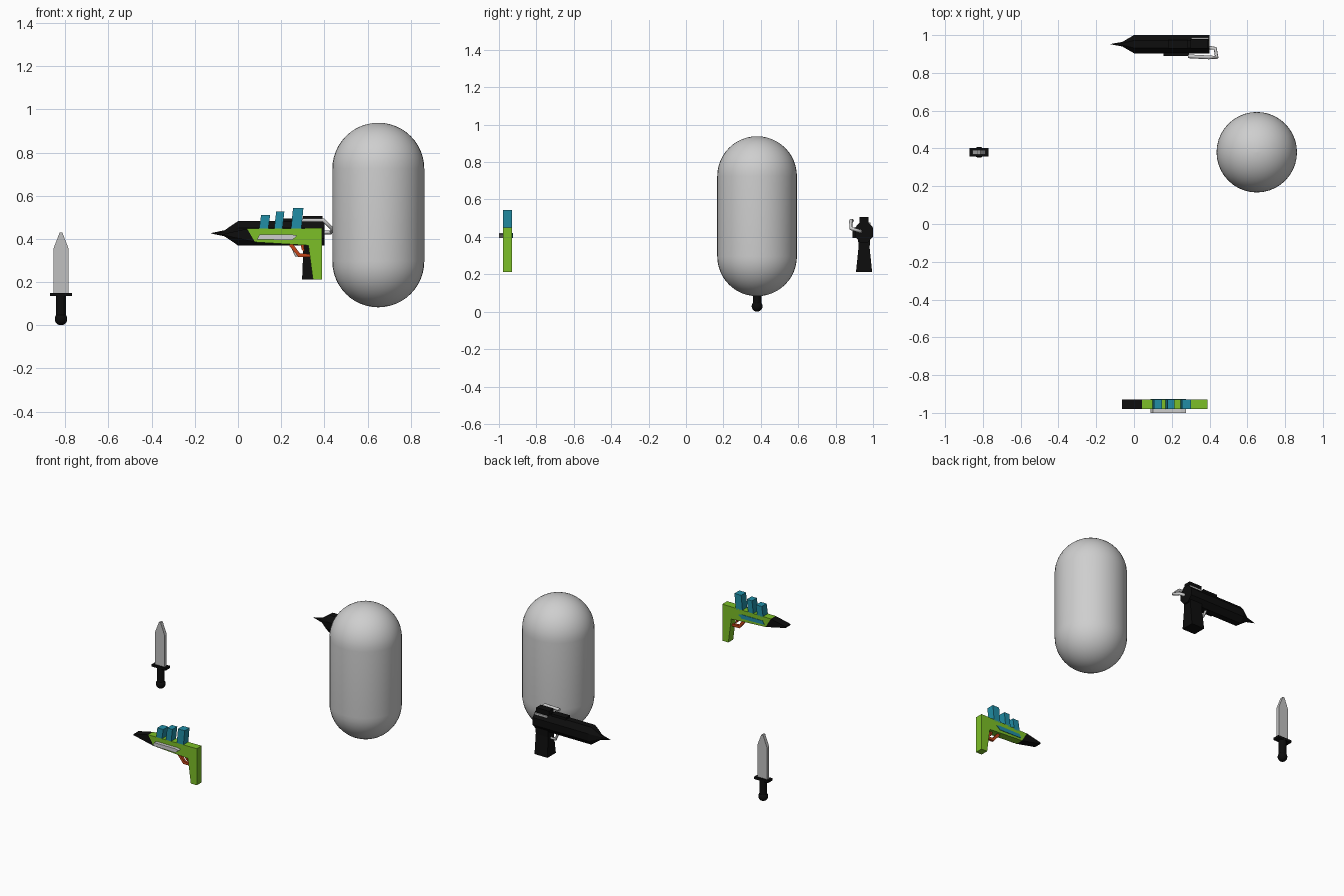
import bpy, bmesh, math
from mathutils import Vector

if "Cube" in bpy.data.objects:
    bpy.data.objects.remove(bpy.data.objects["Cube"])


def mat(name, r, g, b):
    m = bpy.data.materials.new(name)
    m.diffuse_color = (r, g, b, 1)
    m.use_nodes = True
    m.node_tree.nodes["Principled BSDF"].inputs["Base Color"].default_value = m.diffuse_color
    return m


GREY = mat("pale grey", 0.62, 0.62, 0.62)
STEEL = mat("steel", 0.53, 0.53, 0.53)
BLACK = mat("black", 0.004, 0.004, 0.004)
GREEN = mat("lime green", 0.2, 0.52, 0.02)
BLUE = mat("teal blue", 0.015, 0.27, 0.38)
RED = mat("orange red", 0.55, 0.06, 0.01)


def finish(name, bm, m, smooth=False):
    bmesh.ops.recalc_face_normals(bm, faces=bm.faces[:])
    me = bpy.data.meshes.new(name)
    for f in bm.faces:
        f.smooth = smooth
    bm.to_mesh(me)
    bm.free()
    me.materials.append(m)
    ob = bpy.data.objects.new(name, me)
    bpy.context.collection.objects.link(ob)
    return ob


def plate(name, pts, y0, y1, m):
    """Extrude an x-z outline from y0 to y1."""
    bm = bmesh.new()
    f = bm.faces.new([bm.verts.new((x, y0, z)) for x, z in pts])
    r = bmesh.ops.extrude_face_region(bm, geom=[f])
    bmesh.ops.translate(bm, vec=(0, y1 - y0, 0),
                        verts=[v for v in r["geom"] if isinstance(v, bmesh.types.BMVert)])
    return finish(name, bm, m)


def box(name, x0, x1, y0, y1, z0, z1, m):
    return plate(name, [(x0, z0), (x1, z0), (x1, z1), (x0, z1)], y0, y1, m)


def loft(name, rings, m, smooth=False):
    """Skin a list of equal-length point rings and cap both ends."""
    bm = bmesh.new()
    vs = [[bm.verts.new(p) for p in r] for r in rings]
    n = len(vs[0])
    for a, b in zip(vs, vs[1:]):
        for i in range(n):
            j = (i + 1) % n
            bm.faces.new((a[i], a[j], b[j], b[i]))
    bm.faces.new(vs[0])
    bm.faces.new(vs[-1])
    return finish(name, bm, m, smooth)


def lathe(name, cx, cy, profile, n, m, smooth=True):
    rings = [[(cx + r * math.cos(2 * math.pi * i / n), cy + r * math.sin(2 * math.pi * i / n), z)
              for i in range(n)] for r, z in profile]
    return loft(name, rings, m, smooth)


def wire(name, pts, r, m):
    c = bpy.data.curves.new(name, "CURVE")
    c.dimensions = "3D"
    c.bevel_depth = r
    c.bevel_resolution = 1
    c.use_fill_caps = True
    s = c.splines.new("POLY")
    s.points.add(len(pts) - 1)
    for p, q in zip(s.points, pts):
        p.co = (*q, 1)
    c.materials.append(m)
    ob = bpy.data.objects.new(name, c)
    bpy.context.collection.objects.link(ob)


def arc(r, zc, a0, a1, n):
    return [(max(r * math.cos(a), 0.0005), zc + r * math.sin(a))
            for a in (math.radians(a0 + (a1 - a0) * i / n) for i in range(n + 1))]


# Capsule body
lathe("capsule", 0.65, 0.38, arc(0.213, 0.296, -90, 0, 12) + arc(0.213, 0.725, 0, 90, 12), 40, GREY)

# Knife
KX, KY = -0.82, 0.38
lathe("knife_pommel", KX, KY, arc(0.029, 0.029, -90, 90, 10), 16, BLACK)
lathe("knife_handle", KX, KY, [(0.023, 0.03), (0.023, 0.14)], 16, BLACK).data.shade_flat()
box("knife_guard", KX - 0.05, KX + 0.05, KY - 0.022, KY + 0.022, 0.135, 0.15, BLACK)
plate("knife_blade", [(KX - 0.035, 0.148), (KX + 0.035, 0.148), (KX + 0.035, 0.355),
                      (KX + 0.006, 0.43), (KX - 0.006, 0.43), (KX - 0.035, 0.355)],
      KY - 0.011, KY + 0.011, STEEL)

# Green toy blaster
Y0, Y1 = -0.979, -0.929
plate("blaster_body", [(0.042, 0.447), (0.39, 0.45), (0.39, 0.213), (0.347, 0.213),
                       (0.326, 0.37), (0.079, 0.385)], Y0, Y1, GREEN)
plate("blaster_nose", [(0.042, 0.447), (-0.063, 0.424), (-0.063, 0.416), (0.079, 0.385)], Y0, Y1, BLACK)
for i, (x, w, z) in enumerate([(0.097, 0.042, 0.51), (0.167, 0.038, 0.528), (0.245, 0.048, 0.543)]):
    plate(f"blaster_fin_{i + 1}", [(x, 0.44), (x + w, 0.44), (x + w + 0.01, z), (x + 0.01, z)],
          Y0, Y1, BLUE)
strip = [(0.088, 0.398), (0.25, 0.394), (0.275, 0.415), (0.25, 0.42), (0.1, 0.42)]
plate("blaster_side_handle", strip, -1.0, Y0 + 0.002, GREY)
plate("blaster_back_strip", strip, Y1 - 0.002, Y1 + 0.003, BLUE)
plate("blaster_trigger_guard", [(0.232, 0.375), (0.255, 0.375), (0.287, 0.333), (0.335, 0.33),
                                (0.335, 0.316), (0.28, 0.316)], -0.962, -0.946, RED)
plate("blaster_trigger", [(0.29, 0.375), (0.305, 0.375), (0.308, 0.34), (0.295, 0.35)],
      -0.96, -0.948, RED)

# Black pistol: eight-sided barrel with pointed muzzle
GY, GZ = 0.952, 0.426
rings = []
for x, s in [(-0.124, 0.02), (-0.062, 0.42 * 0.6), (0.0, 1), (0.40, 1)]:
    rings.append([(x, GY + s * 0.052 * math.cos(math.radians(22.5 + 45 * i)),
                   GZ + s * 0.061 * math.sin(math.radians(22.5 + 45 * i))) for i in range(8)])
loft("pistol_barrel", rings, BLACK)
# Grip flares towards its foot
grip = []
for x0, x1, hw, z in [(0.297, 0.39, 0.043, 0.213), (0.302, 0.39, 0.03, 0.34), (0.302, 0.39, 0.032, 0.40)]:
    grip.append([(x0, GY - hw, z), (x1, GY - hw, z), (x1, GY + hw, z), (x0, GY + hw, z)])
loft("pistol_grip", grip, BLACK)
# Sight rails and side plate
box("pistol_rear_sight", 0.30, 0.392, GY - 0.024, GY + 0.024, 0.475, 0.507, BLACK)
box("pistol_front_sight", 0.18, 0.285, GY - 0.022, GY + 0.022, 0.475, 0.495, BLACK)
box("pistol_side_plate", 0.155, 0.29, 0.889, 0.92, 0.395, 0.45, BLACK)
box("pistol_rail_strip", 0.305, 0.395, 0.979, 0.987, 0.465, 0.476, GREY)
# Grey lever and trigger guard
wire("pistol_lever", [(0.285, 0.888, 0.487), (0.395, 0.882, 0.487), (0.438, 0.882, 0.445),
                      (0.43, 0.93, 0.43), (0.39, 0.935, 0.43)], 0.01, GREY)
wire("pistol_trigger_guard", [(0.245, GY, 0.38), (0.268, GY, 0.325), (0.31, GY, 0.325)], 0.008, GREY)
